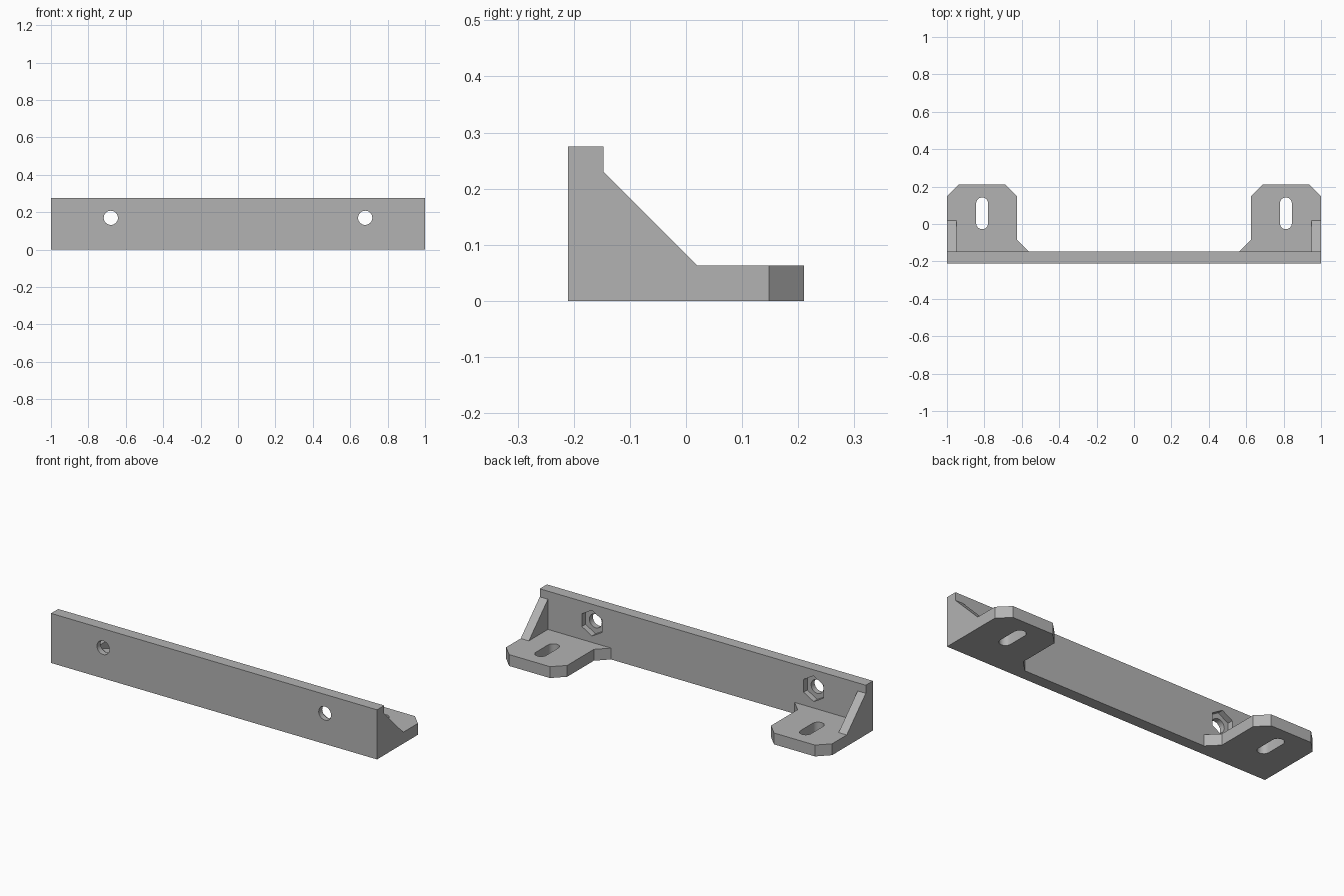
import bpy, bmesh, math
from mathutils import Matrix, Vector

cube = bpy.data.objects.get("Cube")
if cube:
    bpy.data.objects.remove(cube)

grey = bpy.data.materials.new("plain grey")
grey.use_nodes = True
colour = (0.45, 0.45, 0.45, 1)
grey.diffuse_color = colour
grey.node_tree.nodes["Principled BSDF"].inputs["Base Color"].default_value = colour

BACK, FRONT, THICK, HEIGHT = 0.21, -0.21, 0.063, 0.275
WALL = FRONT + THICK      # rear face of the wall plate
CUT = 0.062               # corner chamfer


def prism(name, outline, axis, start, end):
    """Extrude a 2D outline: axis z takes (x, y), x takes (y, z), y takes (x, z)."""
    place = {"z": lambda a, b, c: (a, b, c),
             "x": lambda a, b, c: (c, a, b),
             "y": lambda a, b, c: (a, c, b)}[axis]
    bm = bmesh.new()
    face = bm.faces.new([bm.verts.new(place(a, b, start)) for a, b in outline])
    extruded = bmesh.ops.extrude_face_region(bm, geom=[face])["geom"]
    move = Vector(place(0, 0, end - start))
    bmesh.ops.translate(bm, vec=move, verts=[v for v in extruded if isinstance(v, bmesh.types.BMVert)])
    bmesh.ops.recalc_face_normals(bm, faces=bm.faces)
    mesh = bpy.data.meshes.new(name)
    bm.to_mesh(mesh)
    bm.free()
    mesh.materials.append(grey)
    obj = bpy.data.objects.new(name, mesh)
    bpy.context.collection.objects.link(obj)
    return obj


def ring(cx, cy, radius, count, turn=0.0):
    angles = [turn + math.tau * i / count for i in range(count)]
    return [(cx + radius * math.cos(a), cy + radius * math.sin(a)) for a in angles]


def slot(cx, low, high, radius, steps=12):
    arc = [math.pi * i / steps for i in range(steps + 1)]
    top = [(cx + radius * math.cos(a), high - radius + radius * math.sin(a)) for a in arc]
    bottom = [(cx - radius * math.cos(a), low + radius - radius * math.sin(a)) for a in arc]
    return top + bottom


def boolean(target, other, operation):
    mod = target.modifiers.new(other.name, "BOOLEAN")
    mod.operation = operation
    mod.solver = "EXACT"
    mod.object = other


def bake(target, helpers):
    """Apply the booleans and remove their helper objects."""
    graph = bpy.context.evaluated_depsgraph_get()
    result = bpy.data.meshes.new_from_object(target.evaluated_get(graph))
    target.modifiers.clear()
    target.data = result
    for helper in helpers:
        bpy.data.objects.remove(helper)


# Wall plate, with a round hole and hexagonal nut pocket at each end
plate = prism("wall_plate", [(-1, 0), (1, 0), (1, HEIGHT), (-1, HEIGHT)], "y", FRONT, WALL)
helpers = []
for side in (-1, 1):
    hole = prism("screw_hole", ring(side * 0.68, 0.17, 0.038, 32), "y", FRONT - 0.1, WALL + 0.1)
    pocket = prism("nut_pocket", ring(side * 0.68, 0.17, 0.071, 6, math.pi / 6), "y", WALL - 0.032, WALL + 0.1)
    helpers += [hole, pocket]
for helper in helpers:
    helper.hide_render = True
    boolean(plate, helper, "DIFFERENCE")

# Slotted foot and corner gusset on each side, joined to the plate
inner = 0.625
foot_outline = [(1, WALL - 0.02), (1, BACK - CUT), (1 - CUT, BACK), (inner + CUT, BACK),
                (inner, BACK - CUT), (inner, WALL + CUT), (inner - CUT, WALL),
                (inner - CUT, WALL - 0.02)]
gusset_outline = [(WALL - 0.02, 0.02), (0.02, 0.02), (0.02, THICK), (WALL, 0.23), (WALL - 0.02, 0.23)]
for side, label in ((-1, "right"), (1, "left")):
    foot = prism(label + "_foot", [(side * x, y) for x, y in foot_outline], "z", 0, THICK)
    opening = prism(label + "_slot", slot(side * 0.812, -0.028, 0.142, 0.032), "z", -0.1, 0.2)
    gusset = prism(label + "_gusset", gusset_outline, "x", side * 0.95, side)
    opening.hide_render = True
    boolean(foot, opening, "DIFFERENCE")
    bake(foot, [opening])
    boolean(plate, foot, "UNION")
    boolean(plate, gusset, "UNION")
    helpers += [foot, gusset]
bake(plate, helpers)
plate.name = "mounting_bracket"

# Smooth hole walls, crisp edges elsewhere
bpy.ops.object.select_all(action="DESELECT")
plate.select_set(True)
bpy.context.view_layer.objects.active = plate
bpy.ops.object.shade_smooth_by_angle(angle=math.radians(30))
